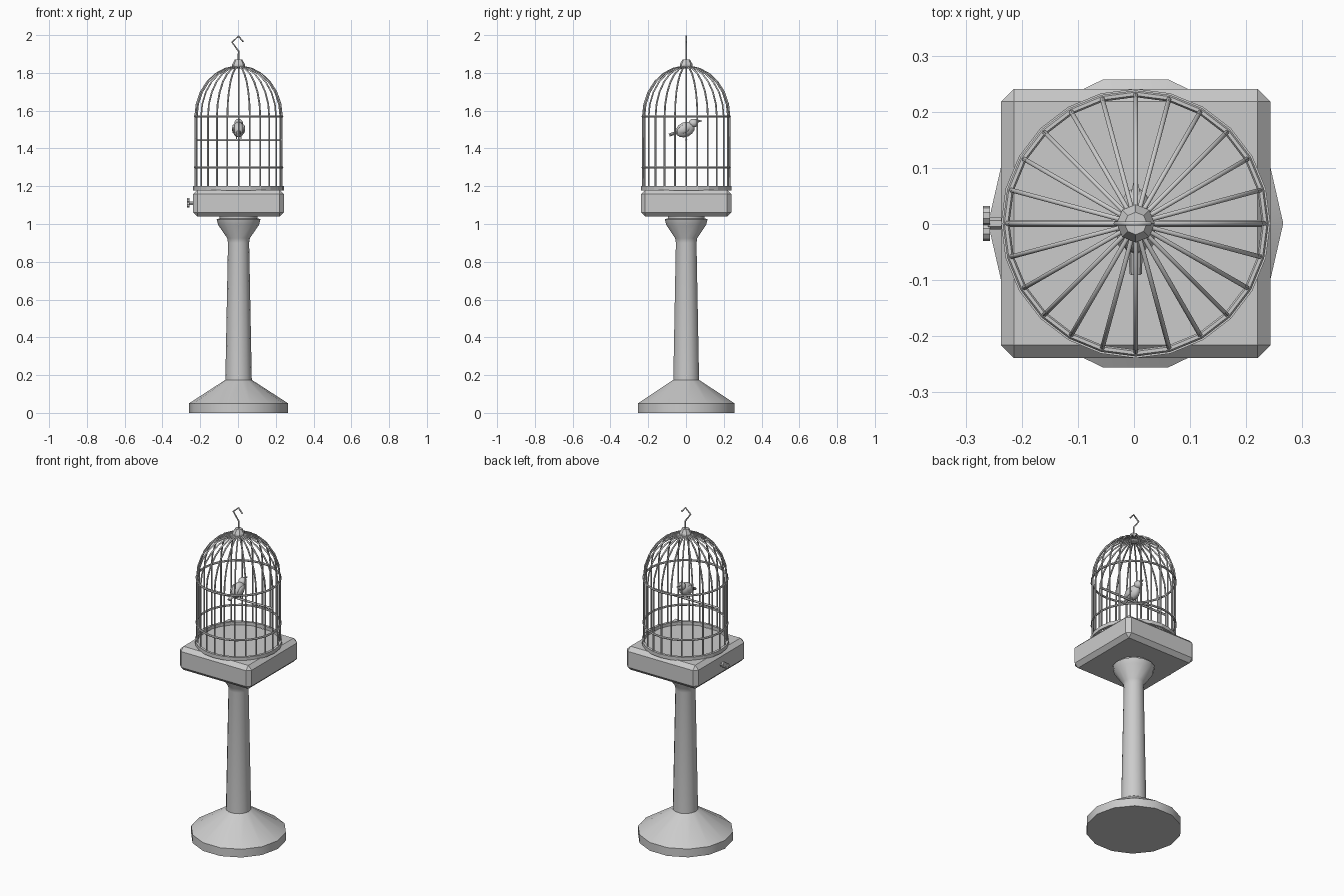
import bpy, bmesh
from math import sin, cos, pi, radians
from mathutils import Matrix, Vector, Euler

if "Cube" in bpy.data.objects:
    bpy.data.objects.remove(bpy.data.objects["Cube"])

C = Vector((0.003, 0.001, 0))  # common axis of pedestal and cage


def add(name, bm, smooth=None):
    bmesh.ops.recalc_face_normals(bm, faces=bm.faces)
    me = bpy.data.meshes.new(name)
    bm.to_mesh(me)
    bm.free()
    ob = bpy.data.objects.new(name, me)
    ob.location = C
    bpy.context.collection.objects.link(ob)
    if smooth:
        bpy.ops.object.select_all(action='DESELECT')
        ob.select_set(True)
        bpy.context.view_layer.objects.active = ob
        bpy.ops.object.shade_smooth_by_angle(angle=radians(smooth))
    return ob


def lathe(name, profile, sides, closed=False, smooth=None):
    """Revolve (radius, z) points; closed joins last to first (rings)."""
    bm = bmesh.new()
    loops = [[bm.verts.new((r * cos(2 * pi * i / sides), r * sin(2 * pi * i / sides), z))
              for i in range(sides)] for r, z in profile]
    pairs = list(zip(loops, loops[1:]))
    if closed:
        pairs.append((loops[-1], loops[0]))
    else:
        bm.faces.new(loops[0])
        bm.faces.new(loops[-1])
    for a, b in pairs:
        for i in range(sides):
            j = (i + 1) % sides
            bm.faces.new((a[i], a[j], b[j], b[i]))
    return add(name, bm, smooth)


def ring(name, radius, z, tube):
    return lathe(name, [(radius + tube * cos(k * pi / 3), z + tube * sin(k * pi / 3))
                        for k in range(6)], 24, closed=True)


def wire(name, points, radius):
    """Thin rod through points, turned into a mesh."""
    cu = bpy.data.curves.new(name, 'CURVE')
    cu.dimensions = '3D'
    cu.bevel_depth = radius
    cu.bevel_resolution = 1
    cu.use_fill_caps = True
    sp = cu.splines.new('POLY')
    sp.points.add(len(points) - 1)
    for p, co in zip(sp.points, points):
        p.co = (*co, 1)
    ob = bpy.data.objects.new(name, cu)
    ob.location = C
    bpy.context.collection.objects.link(ob)
    bpy.ops.object.select_all(action='DESELECT')
    ob.select_set(True)
    bpy.context.view_layer.objects.active = ob
    bpy.ops.object.convert(target='MESH')
    return bpy.context.view_layer.objects.active


def blob(name, centre, size, tilt=0, seg=10, rings=7):
    bm = bmesh.new()
    bmesh.ops.create_uvsphere(bm, u_segments=seg, v_segments=rings, radius=1)
    m = Matrix.LocRotScale(Vector(centre), Euler((radians(tilt), 0, 0)), Vector(size))
    bmesh.ops.transform(bm, matrix=m, verts=bm.verts)
    return add(name, bm, 40)


def rod(name, centre, r1, r2, depth, rot, sides=8, flat=(1, 1, 1)):
    bm = bmesh.new()
    bmesh.ops.create_cone(bm, cap_ends=True, segments=sides, radius1=r1, radius2=r2, depth=depth)
    m = Matrix.LocRotScale(Vector(centre), Euler([radians(a) for a in rot]), Vector(flat))
    bmesh.ops.transform(bm, matrix=m, verts=bm.verts)
    return add(name, bm)


# Pedestal: foot, column and flared capital
lathe("pedestal", [(0.263, 0), (0.263, 0.05), (0.07, 0.175), (0.056, 0.9), (0.06, 0.925),
                   (0.108, 0.995), (0.116, 1.025), (0.1, 1.03), (0.1, 1.05)], 14, smooth=30)

# Chamfered music box
bm = bmesh.new()
bmesh.ops.create_cube(bm, size=1, matrix=Matrix.LocRotScale(
    Vector((0, 0, 1.11)), None, Vector((0.48, 0.48, 0.142))))
bmesh.ops.bevel(bm, geom=bm.edges[:], offset=0.023, segments=1, affect='EDGES')
add("box", bm)

# Winding key on the left side
rod("key_shaft", (-0.25, 0, 1.11), 0.011, 0.011, 0.026, (0, 90, 0), 6)
for s in (-1, 1):
    rod("key_lobe", (-0.266, s * 0.014, 1.112 + s * 0.009), 0.017, 0.017, 0.013, (0, 90, 0), 10)

# Cage rings
lathe("cage_base_ring", [(0.225, 1.178), (0.24, 1.178), (0.24, 1.2), (0.225, 1.2)], 24, closed=True)
ring("lower_ring", 0.231, 1.3, 0.006)
ring("upper_ring", 0.231, 1.57, 0.006)

# Cage bars: straight wall then dome, repeated around the axis
path = [(0.229, 0, 1.185), (0.229, 0, 1.57)]
path += [(0.229 * cos(t), 0, 1.57 + 0.265 * sin(t)) for t in [radians(a) for a in (14, 29, 44, 58, 72, 86)]]
bar = wire("cage_bar", path, 0.0047)
for i in range(1, 24):
    ob = bpy.data.objects.new("cage_bar", bar.data)
    ob.location = C
    ob.rotation_euler.z = i * pi / 12
    bpy.context.collection.objects.link(ob)

# Cap and hanging hook
lathe("cap", [(0.02, 1.822), (0.034, 1.83), (0.034, 1.845), (0.02, 1.87)], 8)
wire("hook", [(0, 0, 1.86), (0, 0, 1.915), (-0.035, 0, 1.963), (0, 0, 1.994), (0.025, 0, 1.965)], 0.0045)

# Perch
wire("perch", [(-0.23, 0, 1.445), (0.23, 0, 1.445)], 0.0065)

# Bird facing the back
blob("bird_body", (0, -0.005, 1.5), (0.031, 0.053, 0.039), 25)
blob("bird_head", (0, 0.038, 1.534), (0.024, 0.026, 0.023))
rod("bird_beak", (0, 0.066, 1.545), 0.011, 0.002, 0.034, (-90, 0, 0), 6)
rod("bird_tail", (0, -0.064, 1.48), 0.013, 0.011, 0.055, (110, 0, 0), 8, (1, 0.7, 1))
for s in (-1, 1):
    blob("bird_wing", (s * 0.026, -0.012, 1.503), (0.009, 0.038, 0.022), 25, 8, 6)
    rod("bird_leg", (s * 0.012, 0, 1.457), 0.003, 0.003, 0.03, (0, 0, 0), 6)
